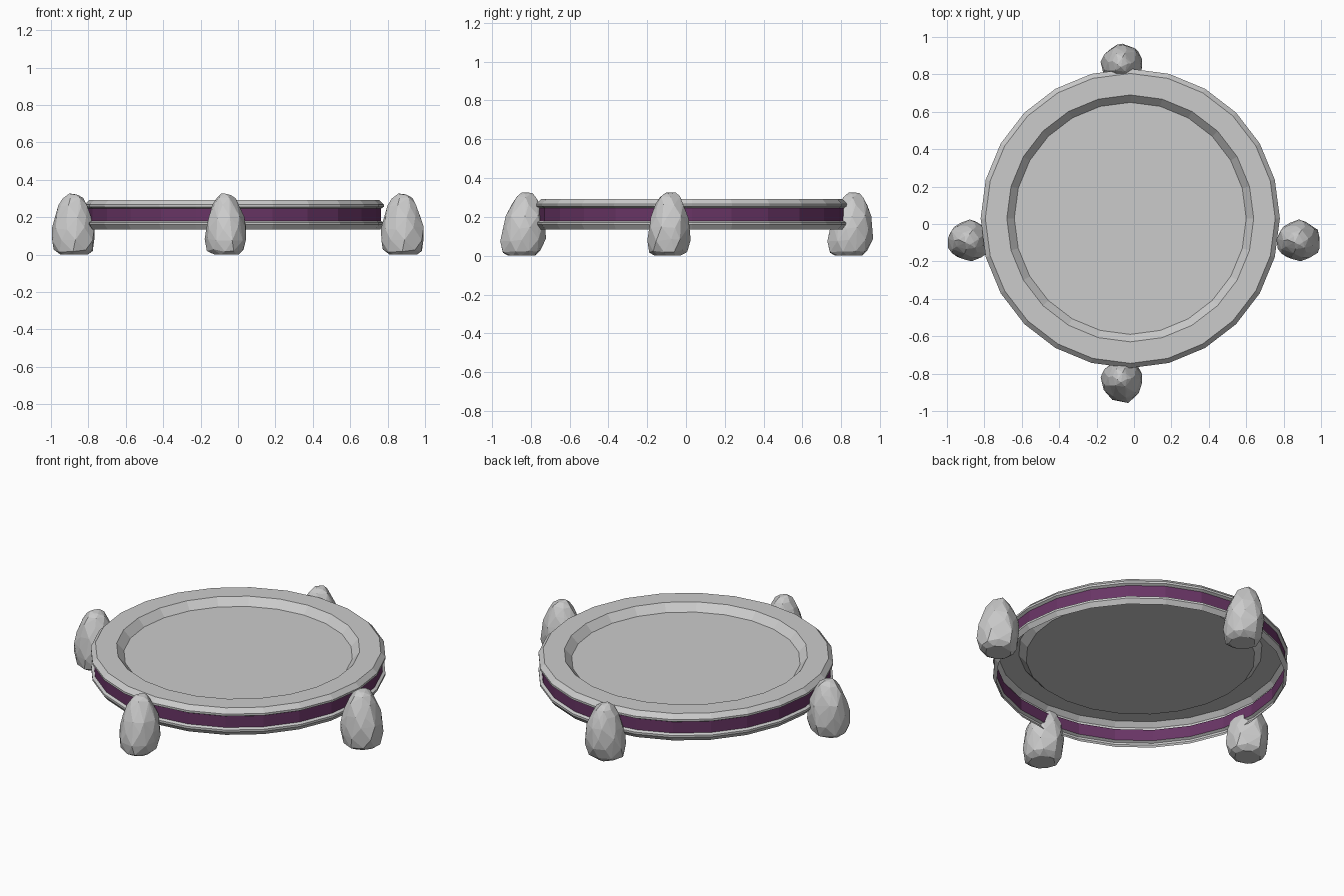
import bpy, bmesh, math, random

if "Cube" in bpy.data.objects:
    bpy.data.objects.remove(bpy.data.objects["Cube"])

SIDES = 24
CENTRE = (-0.02, 0.03)

purple = bpy.data.materials.new("purple_band")
purple.diffuse_color = (0.14, 0.035, 0.13, 1)
purple.use_nodes = True
purple.node_tree.nodes["Principled BSDF"].inputs["Base Color"].default_value = purple.diffuse_color


def finish(bm, name, location=(0, 0, 0), material=None):
    mesh = bpy.data.meshes.new(name)
    bm.to_mesh(mesh)
    bm.free()
    obj = bpy.data.objects.new(name, mesh)
    obj.location = location
    if material:
        mesh.materials.append(material)
    bpy.context.collection.objects.link(obj)
    return obj


def lathe(name, profile, cap=False, material=None):
    """Open shell of revolution, listed so that faces point outward."""
    bm = bmesh.new()
    rings = []
    for r, z in profile:
        rings.append([bm.verts.new((r * math.cos(2 * math.pi * i / SIDES),
                                    r * math.sin(2 * math.pi * i / SIDES), z))
                      for i in range(SIDES)])
    for a, b in zip(rings, rings[1:]):
        for i in range(SIDES):
            j = (i + 1) % SIDES
            bm.faces.new((a[i], b[i], b[j], a[j]))
    if cap:
        bm.faces.new(rings[0])
    return finish(bm, name, (*CENTRE, 0), material)


def stone(name, x, y, rx, ry, lean, seed):
    """Faceted boulder: hull of jittered rings, narrowing upward."""
    rnd = random.Random(seed)
    bm = bmesh.new()
    rings = [(0.005, 0.62), (0.03, 0.88), (0.09, 1.0), (0.15, 0.99),
             (0.21, 0.88), (0.27, 0.67), (0.31, 0.47), (0.328, 0.25)]
    for k, (z, r) in enumerate(rings):
        n = 9 if r > 0.6 else 6
        for i in range(n):
            a = 2 * math.pi * (i + 0.5 * (k % 2) + rnd.uniform(-0.25, 0.25)) / n
            s = r * rnd.uniform(0.93, 1.04)
            h = z if k == 0 else z + rnd.uniform(-0.012, 0.004)
            bm.verts.new((rx * s * math.cos(a),
                          ry * s * math.sin(a) + lean * (z / 0.33 - 0.3), h))
    res = bmesh.ops.convex_hull(bm, input=bm.verts[:])
    loose = [v for v in bm.verts if not v.link_faces]
    bmesh.ops.delete(bm, geom=loose, context='VERTS')
    bmesh.ops.recalc_face_normals(bm, faces=bm.faces[:])
    finish(bm, name, (x, y, -0.005))


# Sunken plate with raised, chamfered rim
lathe("plate_and_upper_rim",
      [(0.62, 0.25), (0.66, 0.293), (0.775, 0.293), (0.80, 0.267),
       (0.80, 0.255), (0.785, 0.247)], cap=True)
# Recessed coloured band
lathe("side_band", [(0.785, 0.247), (0.785, 0.18)], material=purple)
# Lower rim, open underneath
lathe("lower_rim", [(0.785, 0.18), (0.80, 0.172), (0.80, 0.16), (0.78, 0.134)])

# Four supporting boulders
stone("front_stone", -0.065, -0.84, 0.112, 0.117, 0.03, 3)
stone("back_stone", -0.065, 0.845, 0.112, 0.117, 0.03, 3)
stone("left_stone", -0.88, -0.09, 0.12, 0.112, 0.012, 8)
stone("right_stone", 0.88, -0.09, 0.12, 0.112, 0.012, 8)
